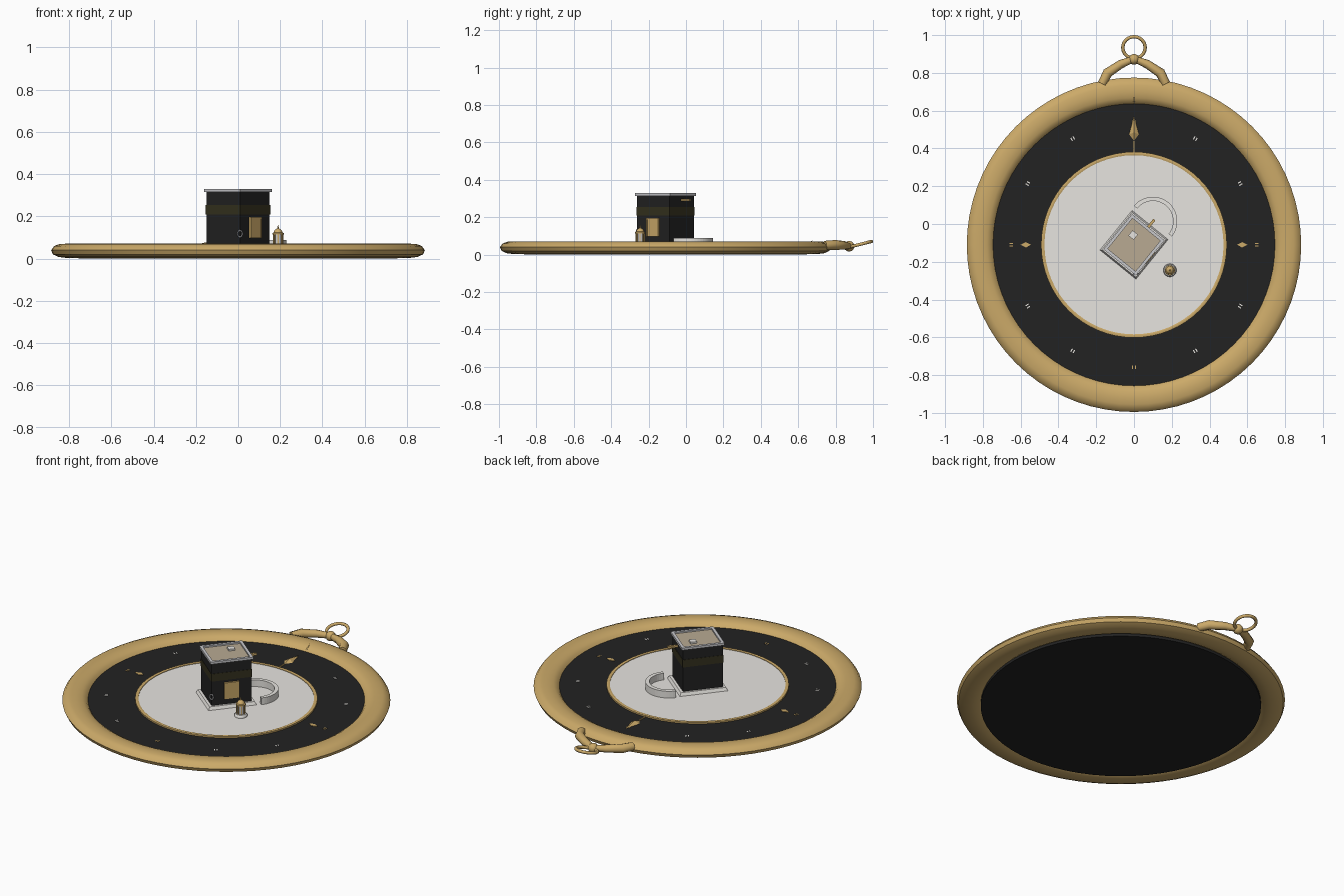
import bpy, bmesh, math
from mathutils import Matrix, Vector

cube = bpy.data.objects.get("Cube")
if cube:
    bpy.data.objects.remove(cube)

CY = -0.11                    # disc centre on y
TURN = math.radians(-39)      # rotation of the building
FLOOR = 0.048


def material(name, rgb):
    m = bpy.data.materials.new(name)
    m.use_nodes = True
    m.diffuse_color = (*rgb, 1)
    m.node_tree.nodes["Principled BSDF"].inputs["Base Color"].default_value = (*rgb, 1)
    return m


GOLD = material("gold", (0.60, 0.40, 0.14))
BLACK = material("black", (0.016, 0.016, 0.016))
MARBLE = material("white marble", (0.85, 0.83, 0.79))
SILVER = material("silver", (0.58, 0.58, 0.60))
STONE = material("roof stone", (0.48, 0.40, 0.29))
OLIVE = material("embroidered olive", (0.035, 0.031, 0.013))


def finish(name, bm, mat, smooth=True):
    bmesh.ops.recalc_face_normals(bm, faces=bm.faces)
    mesh = bpy.data.meshes.new(name)
    bm.to_mesh(mesh)
    bm.free()
    mesh.materials.append(mat)
    ob = bpy.data.objects.new(name, mesh)
    bpy.context.collection.objects.link(ob)
    if smooth:
        bpy.ops.object.select_all(action='DESELECT')
        ob.select_set(True)
        bpy.context.view_layer.objects.active = ob
        bpy.ops.object.shade_smooth_by_angle(angle=math.radians(40))
    return ob


def lathe(name, profile, mat, centre=(0, CY), steps=64, closed=False):
    """Spin an (r, z) profile round a vertical axis."""
    bm = bmesh.new()
    vs = [bm.verts.new((r, 0, z)) for r, z in profile]
    pairs = list(zip(vs, vs[1:])) + ([(vs[-1], vs[0])] if closed else [])
    edges = [bm.edges.new(p) for p in pairs]
    bmesh.ops.spin(bm, geom=vs + edges, cent=(0, 0, 0), axis=(0, 0, 1),
                   angle=math.tau, steps=steps)
    bmesh.ops.remove_doubles(bm, verts=bm.verts, dist=1e-5)
    bmesh.ops.translate(bm, verts=bm.verts, vec=(*centre, 0))
    return finish(name, bm, mat)


def box(name, centre, size, mat, turn=TURN, origin=(0, CY, 0), top=1.0):
    """Box placed in a frame turned about origin; top scales its upper face."""
    bm = bmesh.new()
    bmesh.ops.create_cube(bm, size=1)
    for v in bm.verts:
        k = top if v.co.z > 0 else 1
        v.co = Vector((v.co.x * size[0] * k, v.co.y * size[1] * k, v.co.z * size[2]))
        v.co += Vector(centre)
    bm.transform(Matrix.Translation(origin) @ Matrix.Rotation(turn, 4, 'Z'))
    return finish(name, bm, mat, False)


def ring(name, matrix, major, minor, mat, steps=32, sides=10):
    bm = bmesh.new()
    vs = [bm.verts.new((major + minor * math.cos(a), 0, minor * math.sin(a)))
          for a in [math.tau * i / sides for i in range(sides)]]
    edges = [bm.edges.new((vs[i - 1], vs[i])) for i in range(sides)]
    bmesh.ops.spin(bm, geom=vs + edges, cent=(0, 0, 0), axis=(0, 0, 1),
                   angle=math.tau, steps=steps)
    bmesh.ops.remove_doubles(bm, verts=bm.verts, dist=1e-5)
    bm.transform(matrix)
    return finish(name, bm, mat)


def plate(name, outline, z, thick, mat, matrix=None):
    """Flat extruded outline."""
    bm = bmesh.new()
    face = bm.faces.new([bm.verts.new((x, y, z)) for x, y in outline])
    new = bmesh.ops.extrude_face_region(bm, geom=[face])["geom"]
    bmesh.ops.translate(bm, vec=(0, 0, thick),
                        verts=[g for g in new if isinstance(g, bmesh.types.BMVert)])
    bm.transform(matrix or Matrix.Translation((0, CY, 0)))
    return finish(name, bm, mat, False)


# Medallion: rounded rim, dark dial, inner trim and marble floor
lathe("rim", [(0.745, 0.04), (0.757, 0.056), (0.778, 0.067), (0.81, 0.071), (0.845, 0.069),
              (0.87, 0.06), (0.885, 0.04), (0.876, 0.02), (0.85, 0.008), (0.81, 0.003),
              (0.775, 0.005), (0.752, 0.018)], GOLD, closed=True, steps=72)
lathe("dial", [(0, 0), (0.756, 0), (0.756, 0.042), (0, 0.042)], BLACK)
lathe("inner_trim", [(0.474, 0.042), (0.474, 0.051), (0.482, 0.054), (0.492, 0.051),
                     (0.492, 0.042)], GOLD)
lathe("marble_floor", [(0.475, 0.042), (0.475, FLOOR), (0, FLOOR)], MARBLE)

# Hour marks and quarter ornaments on the dial
for i in range(12):
    turn = Matrix.Translation((0, CY, 0)) @ Matrix.Rotation(i * math.tau / 12, 4, 'Z')
    for side in (-1, 1):
        x = side * 0.007
        plate("hour_mark", [(x - 0.003, 0.64), (x + 0.003, 0.64), (x + 0.003, 0.658),
                            (x - 0.003, 0.658)], 0.041, 0.003, MARBLE if i % 3 else GOLD, turn)
    if i in (3, 9):
        plate("quarter_ornament", [(0, 0.545), (0.014, 0.572), (0, 0.60), (-0.014, 0.572)],
              0.041, 0.004, GOLD, turn)

# North pointer: faceted arrow, stem and raised tip
bm = bmesh.new()
base = [bm.verts.new(p) for p in [(0, 0.57, 0.044), (0.026, 0.475, 0.044),
                                  (0, 0.44, 0.044), (-0.026, 0.475, 0.044)]]
peak = bm.verts.new((0, 0.485, 0.06))
bm.faces.new(base)
for i in range(4):
    bm.faces.new((base[i - 1], base[i], peak))
finish("north_arrow", bm, GOLD, False)
box("arrow_stem", (0, 0.41, 0.044), (0.006, 0.06, 0.006), GOLD, 0, (0, 0, 0))
bm = bmesh.new()
bmesh.ops.create_cone(bm, segments=8, radius1=0.007, radius2=0, depth=0.045)
bm.transform(Matrix.Translation((0, 0.66, 0.062)) @ Matrix.Rotation(math.radians(-50), 4, 'X'))
finish("north_tip", bm, GOLD)

# Building: plinth, walls, embroidered band, parapet and roof
W, D, TOP = 0.205, 0.224, 0.316
box("plinth", (0, 0, FLOOR + 0.009), (0.245, 0.27, 0.018), MARBLE, top=0.94)
box("walls", (0, 0, (FLOOR + TOP) / 2), (W, D, TOP - FLOOR), BLACK)
box("wall_band", (0, 0, 0.232), (W + 0.004, D + 0.004, 0.045), OLIVE)
box("roof", (0, 0, TOP), (W - 0.01, D - 0.01, 0.008), STONE)
for side in (-1, 1):
    box("parapet_long", (side * W / 2, 0, 0.322), (0.016, D + 0.016, 0.014), SILVER)
    box("parapet_short", (0, side * D / 2, 0.322), (W - 0.016, 0.016, 0.014), SILVER)
box("roof_hatch", (-0.036, 0.037, 0.324), (0.036, 0.036, 0.012), MARBLE)

# Door with a raised leaf frame, and the rain spout
box("door", (W / 2 + 0.002, 0, 0.147), (0.01, 0.084, 0.098), GOLD)
for side in (-1, 1):
    box("door_jamb", (W / 2 + 0.005, side * 0.038, 0.147), (0.012, 0.008, 0.098), GOLD)
box("door_lintel", (W / 2 + 0.005, 0, 0.192), (0.012, 0.084, 0.008), GOLD)
box("rain_spout", (0, D / 2 + 0.024, 0.292), (0.014, 0.07, 0.012), GOLD)

# Oval silver frame on the front corner
corner = (Matrix.Translation((0, CY, 0)) @ Matrix.Rotation(TURN, 4, 'Z')
          @ Matrix.Translation((W / 2 + 0.001, -D / 2 - 0.001, 0.118))
          @ Matrix.Rotation(math.radians(45), 4, 'Z') @ Matrix.Rotation(math.pi / 2, 4, 'X')
          @ Matrix.Diagonal((0.75, 1, 1, 1)))
ring("corner_frame", corner, 0.015, 0.004, SILVER, 20, 8)

# Half-round low wall behind the building
arc = [math.radians(-90 + 180 * i / 24) + TURN + math.pi / 2 for i in range(25)]
outline = ([(0.129 * math.cos(a), 0.129 * math.sin(a)) for a in arc]
           + [(0.107 * math.cos(a), 0.107 * math.sin(a)) for a in reversed(arc)])
plate("curved_wall", outline, FLOOR - 0.002, 0.042, MARBLE, Matrix.Translation((0.1, 0.015, 0)))

# Small domed shrine
SPOT = (0.19, -0.245)
lathe("shrine_base", [(0, FLOOR), (0.035, FLOOR), (0.035, 0.058), (0.03, 0.064), (0, 0.064)],
      MARBLE, SPOT, 24)
lathe("shrine_body", [(0.021, 0.06), (0.021, 0.116)], SILVER, SPOT, 24)
for i in range(8):
    a = i * math.tau / 8
    box("shrine_bar", (0.022, 0, 0.09), (0.006, 0.006, 0.055), GOLD, a, (*SPOT, 0))
lathe("shrine_dome", [(0, 0.114), (0.027, 0.114), (0.027, 0.121), (0.021, 0.124), (0.018, 0.133),
                      (0.01, 0.14), (0.004, 0.143), (0.003, 0.15), (0, 0.16)], GOLD, SPOT, 24)

# Hanger: two bent arms, a ball and a tilted ring
for side in (-1, 1):
    curve = bpy.data.curves.new("hanger_arm", 'CURVE')
    curve.dimensions = '3D'
    curve.bevel_depth = 0.024
    curve.bevel_resolution = 2
    curve.use_fill_caps = True
    path = [(0.168, 0.742, 0.05, 1), (0.14, 0.80, 0.052, 1.1),
            (0.07, 0.846, 0.05, 0.95), (0, 0.875, 0.045, 0.7)]
    spline = curve.splines.new('POLY')
    spline.points.add(len(path) - 1)
    for p, (x, y, z, r) in zip(spline.points, path):
        p.co, p.radius = (side * x, y, z, 1), r
    curve.materials.append(GOLD)
    bpy.context.collection.objects.link(bpy.data.objects.new("hanger_arm", curve))
bm = bmesh.new()
bmesh.ops.create_uvsphere(bm, u_segments=20, v_segments=12, radius=0.028)
bm.transform(Matrix.Translation((0, 0.872, 0.045)))
finish("hanger_ball", bm, GOLD)
ring("hanger_ring", Matrix.Translation((0, 0.934, 0.056)) @ Matrix.Rotation(0.25, 4, 'X'),
     0.059, 0.009, GOLD, 40)
